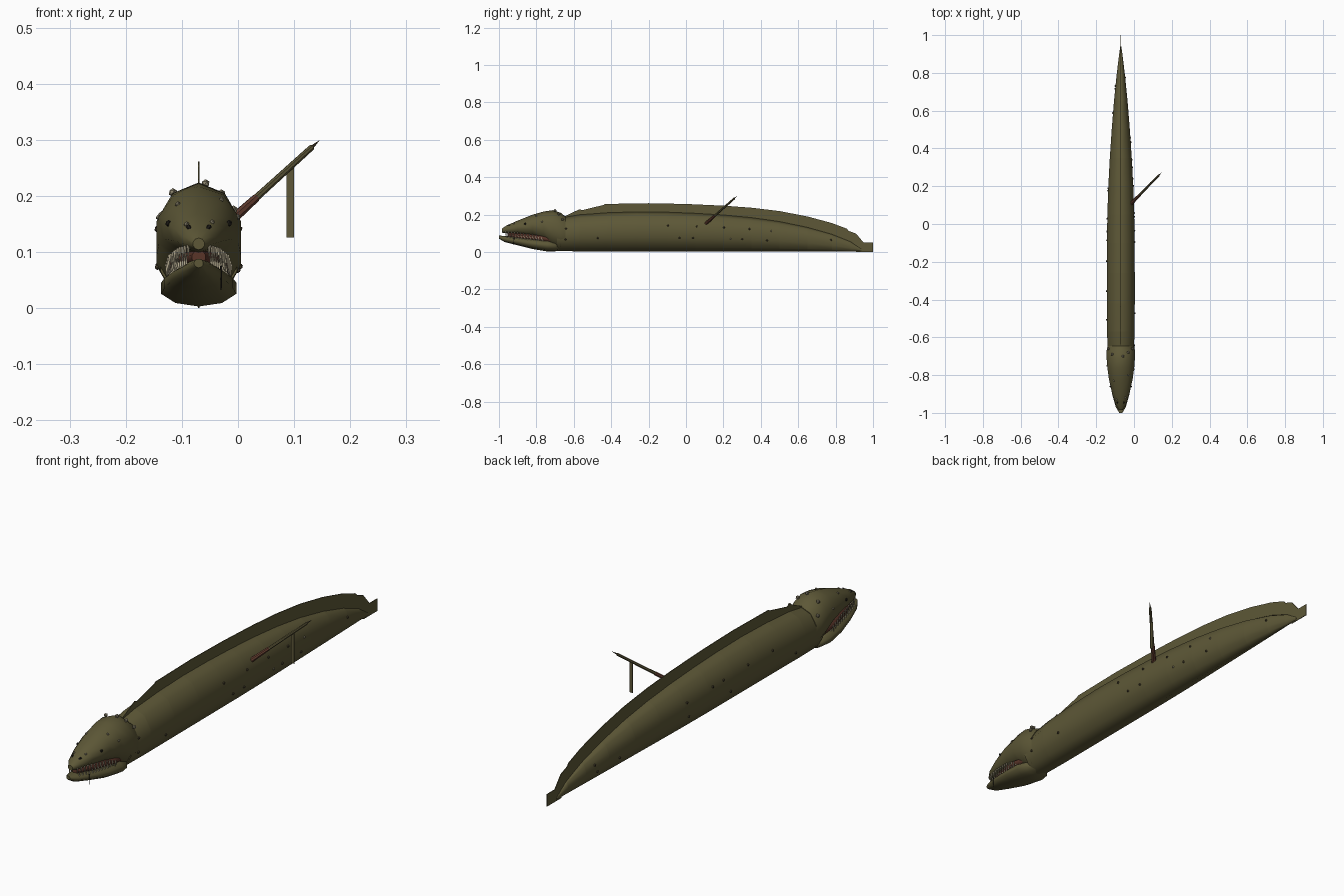
import bpy, bmesh, math, random
from mathutils import Vector

random.seed(4)
if "Cube" in bpy.data.objects:
    bpy.data.objects.remove(bpy.data.objects["Cube"])

CX = -0.07      # the creature's centre line
SIDES = 10


def material(name, rgb):
    m = bpy.data.materials.new(name)
    m.use_nodes = True
    m.diffuse_color = (*rgb, 1)
    bsdf = m.node_tree.nodes["Principled BSDF"]
    bsdf.inputs["Base Color"].default_value = (*rgb, 1)
    bsdf.inputs["Roughness"].default_value = 0.9
    return m


SKIN = material("olive skin", (0.11, 0.097, 0.038))
WART = material("pale wart", (0.27, 0.24, 0.16))
DARK = material("dark wart", (0.07, 0.055, 0.03))
TOOTH = material("ivory tooth", (0.5, 0.44, 0.3))
FLESH = material("mouth flesh", (0.1, 0.035, 0.022))
BLOOD = material("stained wood", (0.12, 0.045, 0.028))
WOOD = material("spear wood", (0.11, 0.095, 0.04))
EYE = material("black eye", (0.015, 0.013, 0.01))


def finish(name, bm, mat, smooth=True):
    bmesh.ops.recalc_face_normals(bm, faces=bm.faces)
    for f in bm.faces:
        f.smooth = smooth
    me = bpy.data.meshes.new(name)
    bm.to_mesh(me)
    bm.free()
    me.materials.append(mat)
    ob = bpy.data.objects.new(name, me)
    bpy.context.collection.objects.link(ob)
    return ob


def ring_point(station, i):
    """Point i of the ten-sided ring at (y, half width, bottom, top)."""
    y, w, lo, hi = station
    a = 2 * math.pi * i / SIDES
    return Vector((CX + w / 0.951 * math.sin(a), y, (lo + hi) / 2 + (hi - lo) / 2 * math.cos(a)))


def loft(name, stations, mat, banded=False):
    bm = bmesh.new()
    rings = [[bm.verts.new(ring_point(s, i)) for i in range(SIDES)] for s in stations]
    for a, b in zip(rings, rings[1:]):
        for i in range(SIDES):
            j = (i + 1) % SIDES
            bm.faces.new((a[i], a[j], b[j], b[i]))
    bm.faces.new(rings[0])
    bm.faces.new(rings[-1])
    for ring in rings if banded else (rings[0], rings[-1]):
        for i in range(SIDES):
            bm.edges.get((ring[i], ring[(i + 1) % SIDES])).smooth = False
    return finish(name, bm, mat)


def rod(bm, a, b, r1, r2, n=6):
    """Tapered rod from a to b."""
    a, b = Vector(a), Vector(b)
    d = b - a
    mat = d.to_track_quat("Z", "Y").to_matrix().to_4x4()
    mat.translation = (a + b) / 2
    bmesh.ops.create_cone(bm, cap_ends=True, segments=n, radius1=r1, radius2=r2,
                          depth=d.length, matrix=mat)


def sample(stations, y):
    for a, b in zip(stations, stations[1:]):
        if a[0] <= y <= b[0]:
            t = (y - a[0]) / (b[0] - a[0])
            return tuple(p + (q - p) * t for p, q in zip(a, b))
    return stations[-1]


def bumps(name, points, radius, mat):
    bm = bmesh.new()
    for p in points:
        new = bmesh.ops.create_icosphere(bm, subdivisions=1, radius=radius)["verts"]
        bmesh.ops.translate(bm, verts=new, vec=p)
    return finish(name, bm, mat, False)


# Body: banded segments tapering to the tail
BODY = [(-0.69, 0.068, 0.005, 0.180), (-0.57, 0.073, 0.004, 0.200), (-0.42, 0.074, 0.004, 0.211),
        (-0.26, 0.074, 0.004, 0.216), (-0.10, 0.073, 0.004, 0.214), (0.05, 0.071, 0.004, 0.208),
        (0.20, 0.066, 0.004, 0.199), (0.35, 0.058, 0.004, 0.185), (0.50, 0.048, 0.004, 0.164),
        (0.65, 0.036, 0.004, 0.133), (0.78, 0.023, 0.004, 0.096), (0.88, 0.011, 0.004, 0.056),
        (0.94, 0.003, 0.004, 0.015)]
loft("body", BODY, SKIN, banded=True)

# Head, lower jaw and mouth lining
HEAD = [(-0.985, 0.010, 0.104, 0.125), (-0.96, 0.026, 0.100, 0.142), (-0.90, 0.045, 0.095, 0.168),
        (-0.82, 0.063, 0.083, 0.200), (-0.76, 0.071, 0.062, 0.217), (-0.71, 0.075, 0.025, 0.224),
        (-0.67, 0.075, 0.008, 0.210), (-0.645, 0.070, 0.015, 0.190)]
JAW = [(-1.0, 0.008, 0.072, 0.088), (-0.97, 0.026, 0.054, 0.086), (-0.90, 0.046, 0.036, 0.080),
       (-0.82, 0.061, 0.016, 0.073), (-0.74, 0.067, 0.003, 0.068), (-0.70, 0.058, 0.004, 0.060),
       (-0.67, 0.030, 0.012, 0.045)]
loft("head", HEAD, SKIN)
loft("lower_jaw", JAW, SKIN)
loft("mouth_lining", [(-0.955, 0.012, 0.078, 0.104), (-0.88, 0.038, 0.066, 0.104),
                      (-0.78, 0.054, 0.052, 0.100), (-0.71, 0.050, 0.040, 0.090)], FLESH)

# Teeth along both jaws
bm = bmesh.new()
for k in range(13):
    y = -0.965 + k * 0.016
    up, low = sample(HEAD, y), sample(JAW, y)
    for s in (-1, 1):
        x1, x2 = CX + s * up[1] * 0.82, CX + s * low[1] * 0.8
        rod(bm, (x1, y, up[2] + 0.012), (x1, y - 0.002, up[2] - 0.013), 0.0035, 0.0003, 5)
        rod(bm, (x2, y + 0.008, low[3] - 0.010), (x2, y + 0.006, low[3] + 0.012), 0.0032, 0.0003, 5)
finish("teeth", bm, TOOTH, False)

# Eyes and nostrils
eyes = []
for y, i in ((-0.86, 2), (-0.86, 8)):
    eyes.append(ring_point(sample(HEAD, y), i))
bumps("eyes", eyes, 0.006, EYE)
bm = bmesh.new()
for s in (-1, 1):
    rod(bm, (CX + s * 0.012, -0.957, 0.135), (CX + s * 0.019, -0.942, 0.146), 0.003, 0.004)
finish("nostrils", bm, EYE, False)

# Dorsal fin: thin ragged sheet running down to the tail tip
TOP = [(-0.66, 0.185), (-0.57, 0.229), (-0.555, 0.224), (-0.44, 0.252), (-0.435, 0.257),
       (-0.2, 0.261), (0.0, 0.257), (0.2, 0.248), (0.35, 0.237), (0.5, 0.219), (0.65, 0.190),
       (0.78, 0.155), (0.86, 0.125), (0.87, 0.113), (0.91, 0.098), (0.95, 0.05), (1.0, 0.05)]
bm = bmesh.new()
for s in (-1, 1):
    hi = [bm.verts.new((CX + s * 0.0015, y, z)) for y, z in TOP]
    lo = [bm.verts.new((CX + s * 0.0015, y, 0.0 if y > 0.9 else sample(BODY, y)[3] * 0.8)) for y, z in TOP]
    for i in range(len(TOP) - 1):
        bm.faces.new((hi[i], hi[i + 1], lo[i + 1], lo[i]))
    if s < 0:
        first = hi + lo[::-1]
    else:
        second = hi + lo[::-1]
for i in range(len(first)):
    j = (i + 1) % len(first)
    bm.faces.new((first[i], first[j], second[j], second[i]))
finish("dorsal_fin", bm, SKIN, False)

# Warts on the body sides and around the back of the head
pale, dark = [], []
for k in range(11):
    y = -0.61 + k * 0.135
    for i in (2, 3, 7, 8):
        if random.random() < 0.6:
            p = ring_point(sample(BODY, y + random.uniform(-0.04, 0.04)), i)
            (pale if random.random() < 0.2 else dark).append(p)
bumps("dark_warts", dark, 0.0055, DARK)
pale += [ring_point(sample(HEAD, y), i) for y, i in
         ((-0.80, 1), (-0.83, 9), (-0.75, 8), (-0.77, 2), (-0.92, 1), (-0.93, 9))]
bumps("pale_warts", pale, 0.005, WART)
collar = [Vector((CX + dx, y, z)) for dx, y, z in
          ((-0.046, -0.69, 0.206), (0.012, -0.70, 0.222), (0.040, -0.68, 0.204),
           (-0.066, -0.66, 0.165), (0.062, -0.66, 0.175))]
bumps("collar_warts", collar, 0.008, WART)

# Whisker hanging from the jaw
bm = bmesh.new()
rod(bm, (-0.03, -0.92, 0.075), (-0.03, -0.92, 0.032), 0.002, 0.001, 5)
finish("whisker", bm, EYE, False)

# Spear lodged in the flank: stained end, shaft, point and hanging strip
START, END = Vector((-0.008, 0.115, 0.160)), Vector((0.145, 0.272, 0.299))


def along(t):
    return START.lerp(END, t)


for name, a, b, r1, r2, mat in (("spear_stained_end", -0.1, 0.26, 0.0095, 0.0075, BLOOD),
                                ("spear_shaft", 0.26, 0.91, 0.0065, 0.0055, WOOD),
                                ("spear_point", 0.91, 1.0, 0.0035, 0.0003, DARK)):
    bm = bmesh.new()
    rod(bm, along(a), along(b), r1, r2, 8)
    finish(name, bm, mat, False)

bm = bmesh.new()
bmesh.ops.create_cube(bm, size=1)
bmesh.ops.scale(bm, verts=bm.verts, vec=(0.014, 0.002, 0.126))
bmesh.ops.translate(bm, verts=bm.verts, vec=(0.093, 0.222, 0.189))
finish("hanging_strip", bm, WOOD, False)
